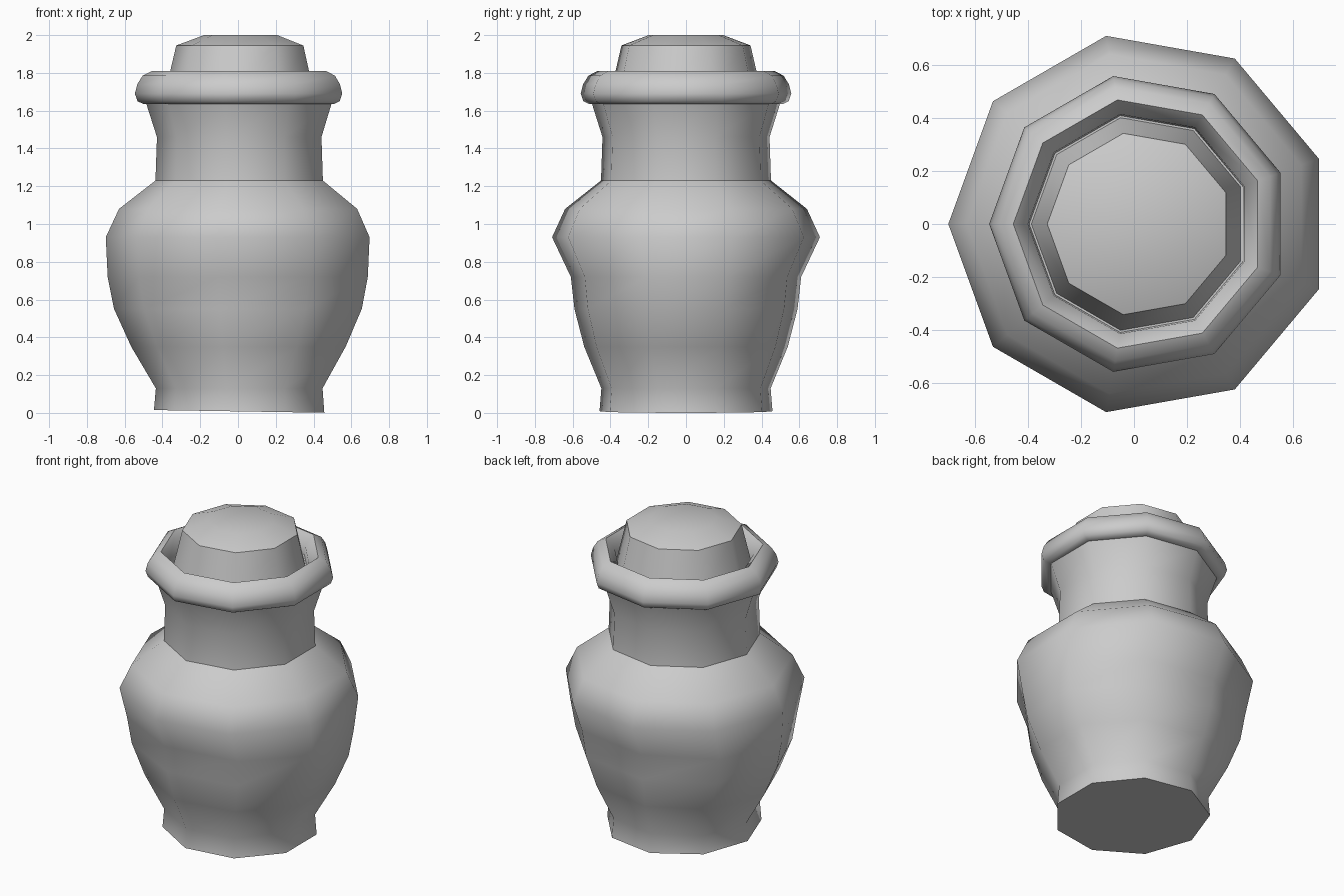
import bpy, bmesh, math

if "Cube" in bpy.data.objects:
    bpy.data.objects.remove(bpy.data.objects["Cube"])

SIDES = 9
CX = 0.02  # nonagon with a corner on -x, shifted so its bounds are centred


def lathe(name, profile, tilt=0.0):
    """Nine-sided closed solid from (radius, z, y-scale) rings."""
    bm = bmesh.new()
    rings = []
    for i, (r, z, sy) in enumerate(profile):
        ring = []
        for k in range(SIDES):
            a = math.pi + k * 2 * math.pi / SIDES
            x = CX + r * math.cos(a)
            dz = -tilt * x if i == 0 else 0
            ring.append(bm.verts.new((x, r * math.sin(a) * sy, z + dz)))
        rings.append(ring)
    for low, high in zip(rings, rings[1:]):
        for k in range(SIDES):
            n = (k + 1) % SIDES
            bm.faces.new((low[k], low[n], high[n], high[k]))
    bm.faces.new(rings[0][::-1])
    bm.faces.new(rings[-1])
    bmesh.ops.recalc_face_normals(bm, faces=bm.faces)
    mesh = bpy.data.meshes.new(name)
    bm.to_mesh(mesh)
    bm.free()
    ob = bpy.data.objects.new(name, mesh)
    bpy.context.collection.objects.link(ob)
    bpy.ops.object.select_all(action='DESELECT')
    ob.select_set(True)
    bpy.context.view_layer.objects.active = ob
    bpy.ops.object.shade_smooth_by_angle(angle=math.radians(48))
    return ob


# Jar body, neck and rolled lip, ending in the recess around the stopper
lathe("jar", [
    (0.465, 0.008, 1), (0.455, 0.13, 1),
    (0.585, 0.35, 0.935), (0.676, 0.55, 0.887), (0.71, 0.72, 0.872),
    (0.72, 0.93, 1), (0.65, 1.08, 1),
    (0.457, 1.23, 1), (0.449, 1.46, 1), (0.505, 1.635, 1),
    (0.52, 1.635, 1), (0.552, 1.65, 1), (0.566, 1.69, 1),
    (0.553, 1.74, 1), (0.525, 1.785, 1), (0.475, 1.81, 1),
    (0.42, 1.75, 1), (0.415, 1.69, 1),
], tilt=0.016)

# Tapered stopper with a shallow domed top
lathe("stopper", [
    (0.408, 1.685, 1), (0.347, 1.945, 1), (0.2, 2.0, 1),
])
